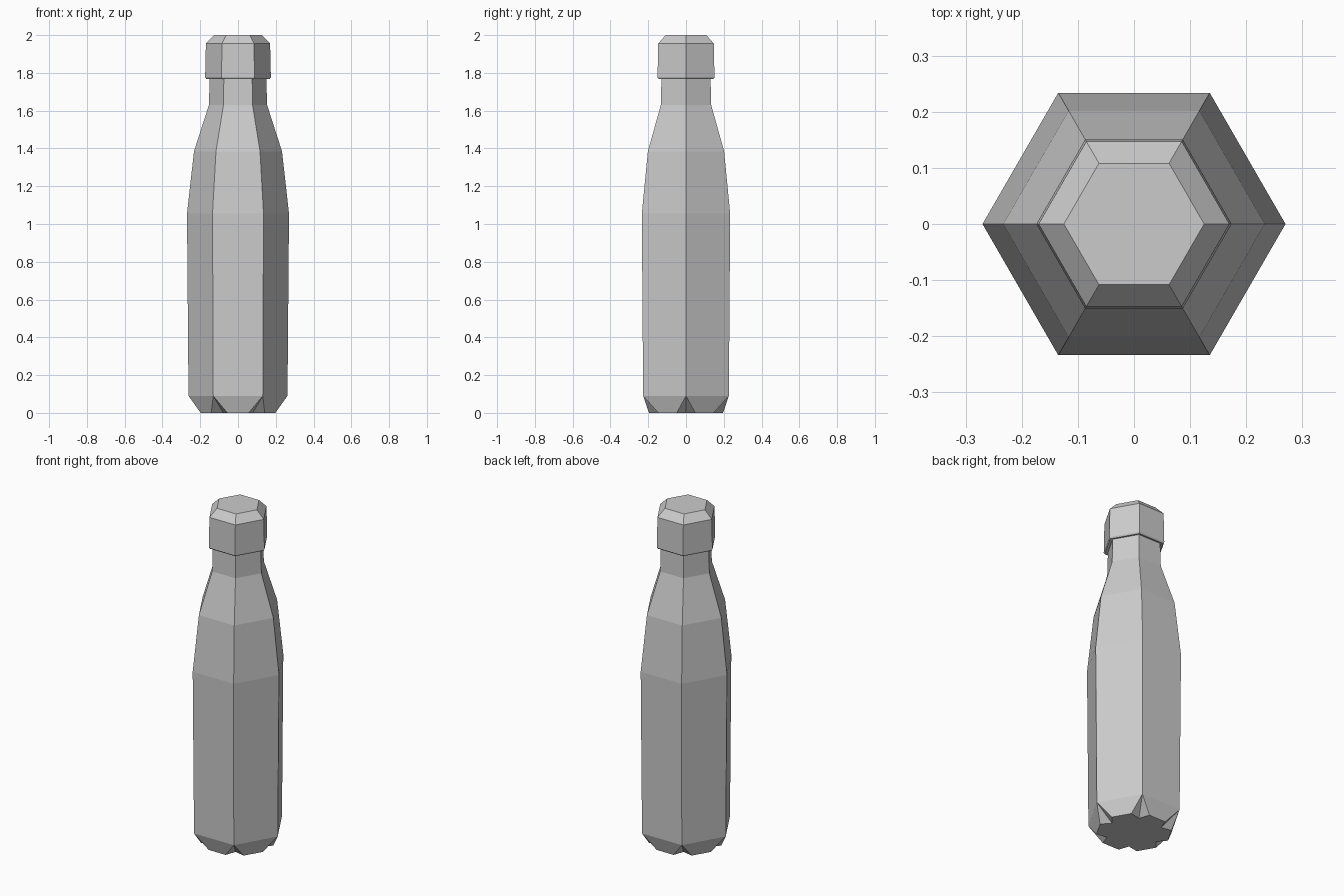
import bpy, bmesh
from math import cos, sin, pi

if "Cube" in bpy.data.objects:
    bpy.data.objects.remove(bpy.data.objects["Cube"])

SIDES = 6


def ring(bm, r, z):
    return [bm.verts.new((r * cos(2 * pi * i / SIDES), r * sin(2 * pi * i / SIDES), z))
            for i in range(SIDES)]


def loft(bm, profile):
    rings = [ring(bm, r, z) for r, z in profile]
    for a, b in zip(rings, rings[1:]):
        for i in range(SIDES):
            j = (i + 1) % SIDES
            bm.faces.new((a[i], a[j], b[j], b[i]))
    return rings


def finish(bm, name):
    bmesh.ops.recalc_face_normals(bm, faces=bm.faces)
    me = bpy.data.meshes.new(name)
    bm.to_mesh(me)
    bm.free()
    ob = bpy.data.objects.new(name, me)
    bpy.context.collection.objects.link(ob)
    return ob


# Bottle body: hexagonal profile from above the base to the neck
bm = bmesh.new()
low = loft(bm, [(0.262, 0.09), (0.27, 1.055), (0.233, 1.385),
                (0.154, 1.63), (0.15, 1.772)])[0]

# Scalloped base: a petal under each side, a notch under each corner
APOTHEM, HALF, NOTCH = 0.196, 0.056, 0.155
outline = []
for i in range(SIDES):
    c = 2 * pi * i / SIDES
    m = c + pi / SIDES
    notch = bm.verts.new((NOTCH * cos(c), NOTCH * sin(c), 0))
    petal = [bm.verts.new((APOTHEM * cos(m) - s * HALF * sin(m),
                           APOTHEM * sin(m) + s * HALF * cos(m), 0)) for s in (-1, 1)]
    outline += [notch] + petal
n = len(outline)
for i in range(SIDES):
    k = 3 * i
    notch, p, q = outline[k:k + 3]
    bm.faces.new((low[i], p, q, low[(i + 1) % SIDES]))
    bm.faces.new((low[i], notch, p))
    bm.faces.new((low[i], outline[(k - 1) % n], notch))
bm.faces.new(outline)
finish(bm, "bottle_body")

# Cap: slight lip below, bevelled flat top
bm = bmesh.new()
top = loft(bm, [(0.15, 1.772), (0.168, 1.768), (0.174, 1.776),
                (0.17, 1.955), (0.125, 2.0)])[-1]
bm.faces.new(top)
finish(bm, "cap")
